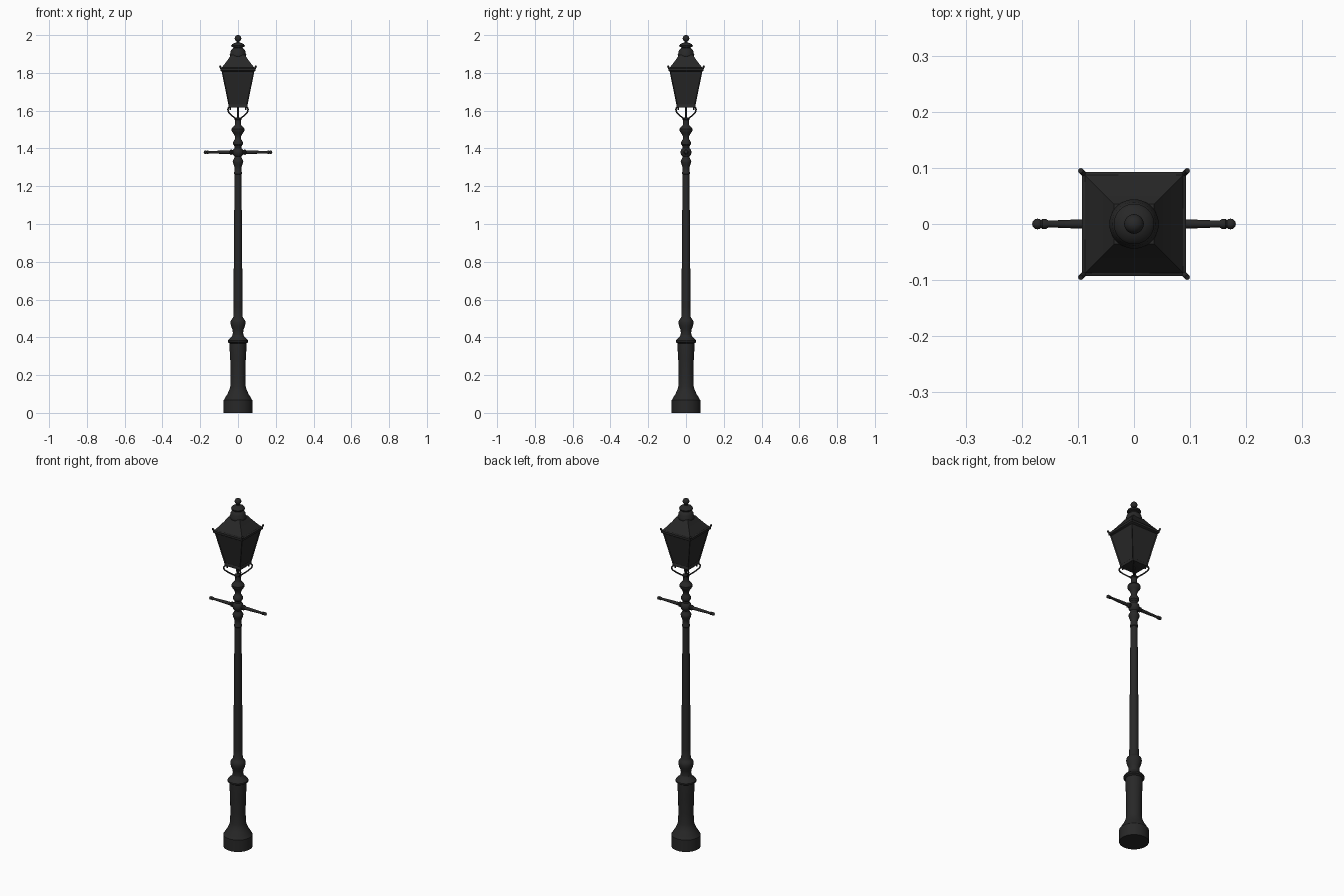
import bpy, bmesh, math
from mathutils import Vector, Matrix

if "Cube" in bpy.data.objects:
    bpy.data.objects.remove(bpy.data.objects["Cube"])

iron = bpy.data.materials.new("black_iron")
iron.diffuse_color = (0.021, 0.021, 0.021, 1)
iron.use_nodes = True
iron.node_tree.nodes["Principled BSDF"].inputs["Base Color"].default_value = iron.diffuse_color


def finish(name, bm, angle=35, matrix=None):
    bmesh.ops.remove_doubles(bm, verts=bm.verts, dist=1e-5)
    bmesh.ops.recalc_face_normals(bm, faces=bm.faces)
    if matrix:
        bm.transform(matrix)
    me = bpy.data.meshes.new(name)
    bm.to_mesh(me)
    bm.free()
    me.materials.append(iron)
    ob = bpy.data.objects.new(name, me)
    bpy.context.collection.objects.link(ob)
    bpy.ops.object.select_all(action='DESELECT')
    bpy.context.view_layer.objects.active = ob
    ob.select_set(True)
    bpy.ops.object.shade_smooth_by_angle(angle=math.radians(angle))
    return ob


def loft(name, profile, sides=32, turn=0.0, matrix=None, inset=None):
    """Stack rings of (radius, height); optionally recess the faces of one band."""
    bm = bmesh.new()
    rings = []
    for r, z in profile:
        rings.append([bm.verts.new((r * math.cos(turn + 2 * math.pi * i / sides),
                                    r * math.sin(turn + 2 * math.pi * i / sides), z))
                      for i in range(sides)])
    bands = []
    for a, b in zip(rings, rings[1:]):
        bands.append([bm.faces.new((a[i], a[(i + 1) % sides], b[(i + 1) % sides], b[i]))
                      for i in range(sides)])
    bm.faces.new(rings[0][::-1])
    bm.faces.new(rings[-1])
    if inset is not None:
        bm.normal_update()
        bmesh.ops.inset_individual(bm, faces=bands[inset], thickness=0.007, depth=-0.004)
    return finish(name, bm, matrix=matrix)


def ball(name, r, loc):
    bm = bmesh.new()
    bmesh.ops.create_uvsphere(bm, u_segments=20, v_segments=12, radius=r)
    return finish(name, bm, matrix=Matrix.Translation(loc))


def rod(name, points, radius):
    cu = bpy.data.curves.new(name, 'CURVE')
    cu.dimensions = '3D'
    cu.bevel_depth = radius
    cu.bevel_resolution = 2
    cu.use_fill_caps = True
    cu.resolution_u = 6
    sp = cu.splines.new('BEZIER')
    sp.bezier_points.add(len(points) - 1)
    for bp, p in zip(sp.bezier_points, points):
        bp.co = p
        bp.handle_left_type = bp.handle_right_type = 'AUTO'
    cu.materials.append(iron)
    ob = bpy.data.objects.new(name, cu)
    bpy.context.collection.objects.link(ob)
    return ob


# Pedestal
loft("pedestal", [(0.076, 0), (0.076, 0.068), (0.071, 0.074), (0.066, 0.085), (0.056, 0.1),
                  (0.049, 0.115), (0.045, 0.125), (0.041, 0.14), (0.04, 0.2), (0.041, 0.28),
                  (0.044, 0.33), (0.044, 0.368), (0.054, 0.374), (0.054, 0.382),
                  (0.046, 0.392), (0.034, 0.402), (0.029, 0.412)])
# Vase-shaped moulding and tapered shaft
loft("shaft", [(0.029, 0.41), (0.027, 0.425), (0.03, 0.442), (0.037, 0.46), (0.04, 0.478),
               (0.038, 0.49), (0.03, 0.499), (0.025, 0.507), (0.024, 0.56),
               (0.0215, 0.9), (0.018, 1.27)])
# Collars above the shaft
loft("upper_collars", [(0.018, 1.262), (0.021, 1.266), (0.021, 1.273), (0.018, 1.278),
                       (0.018, 1.298), (0.022, 1.312), (0.027, 1.324), (0.028, 1.334),
                       (0.024, 1.342), (0.019, 1.35), (0.019, 1.358), (0.026, 1.366),
                       (0.029, 1.38), (0.026, 1.394), (0.018, 1.402), (0.018, 1.412),
                       (0.025, 1.42), (0.026, 1.432), (0.021, 1.442), (0.016, 1.45),
                       (0.016, 1.462), (0.022, 1.475), (0.027, 1.483), (0.033, 1.492),
                       (0.034, 1.503), (0.028, 1.513), (0.019, 1.52), (0.016, 1.528),
                       (0.016, 1.55), (0.019, 1.553), (0.019, 1.56), (0.01, 1.564)])

# Ladder rest arms, one each side
for name, s in (("left", -1), ("right", 1)):
    m = Matrix.Translation((0, 0, 1.38)) @ Matrix.Rotation(s * math.pi / 2, 4, 'Y')
    loft(name + "_ladder_arm", [(0.011, 0), (0.011, 0.03), (0.014, 0.034), (0.014, 0.04),
                                (0.009, 0.045), (0.0085, 0.09), (0.006, 0.152), (0.009, 0.157),
                                (0.009, 0.163), (0.006, 0.167)], 16, matrix=m)
    ball(name + "_arm_knob", 0.0095, (s * 0.172, 0, 1.38))

# Lantern supports: centre pipe and four scroll brackets under the corners
rod("gas_pipe", [(0, 0, 1.555), (0, 0, 1.59), (0, 0, 1.625)], 0.004)
scroll = [(0.015, 1.556), (0.034, 1.567), (0.058, 1.583), (0.074, 1.6),
          (0.071, 1.615), (0.058, 1.614), (0.058, 1.604)]
for i in range(4):
    a = math.pi / 4 + i * math.pi / 2
    c, s = math.cos(a), math.sin(a)
    rod("scroll_bracket_%d" % (i + 1), [(r * c, r * s, z) for r, z in scroll], 0.004)
    # Pointed ear on each roof corner
    tip = Vector((0.1345 * c, 0.1345 * s, 1.837))
    rod("corner_ear_%d" % (i + 1), [(0.118 * c, 0.118 * s, 1.815),
                                    (0.127 * c, 0.127 * s, 1.823), tip], 0.005)

# Square lantern: half widths turned into corner radii
q, d = math.sqrt(2), math.pi / 4
loft("lantern_body", [(0.044 * q, 1.616), (0.05 * q, 1.618), (0.05 * q, 1.627),
                      (0.087 * q, 1.81)], 4, d, inset=2)
loft("lantern_rim", [(0.087 * q, 1.808), (0.093 * q, 1.812), (0.093 * q, 1.824),
                     (0.086 * q, 1.828)], 4, d)
loft("lantern_roof", [(0.089 * q, 1.825), (0.07 * q, 1.848), (0.052 * q, 1.872),
                      (0.036 * q, 1.896)], 4, d)
# Chimney cap and ball finial
loft("chimney_cap", [(0.036, 1.875), (0.043, 1.888), (0.044, 1.896), (0.041, 1.903),
                     (0.039, 1.915), (0.033, 1.925), (0.025, 1.931), (0.025, 1.935),
                     (0.035, 1.938), (0.036, 1.944), (0.031, 1.952), (0.02, 1.957),
                     (0.009, 1.961), (0.008, 1.972)])
ball("finial_ball", 0.0175, (0, 0, 1.9825))
